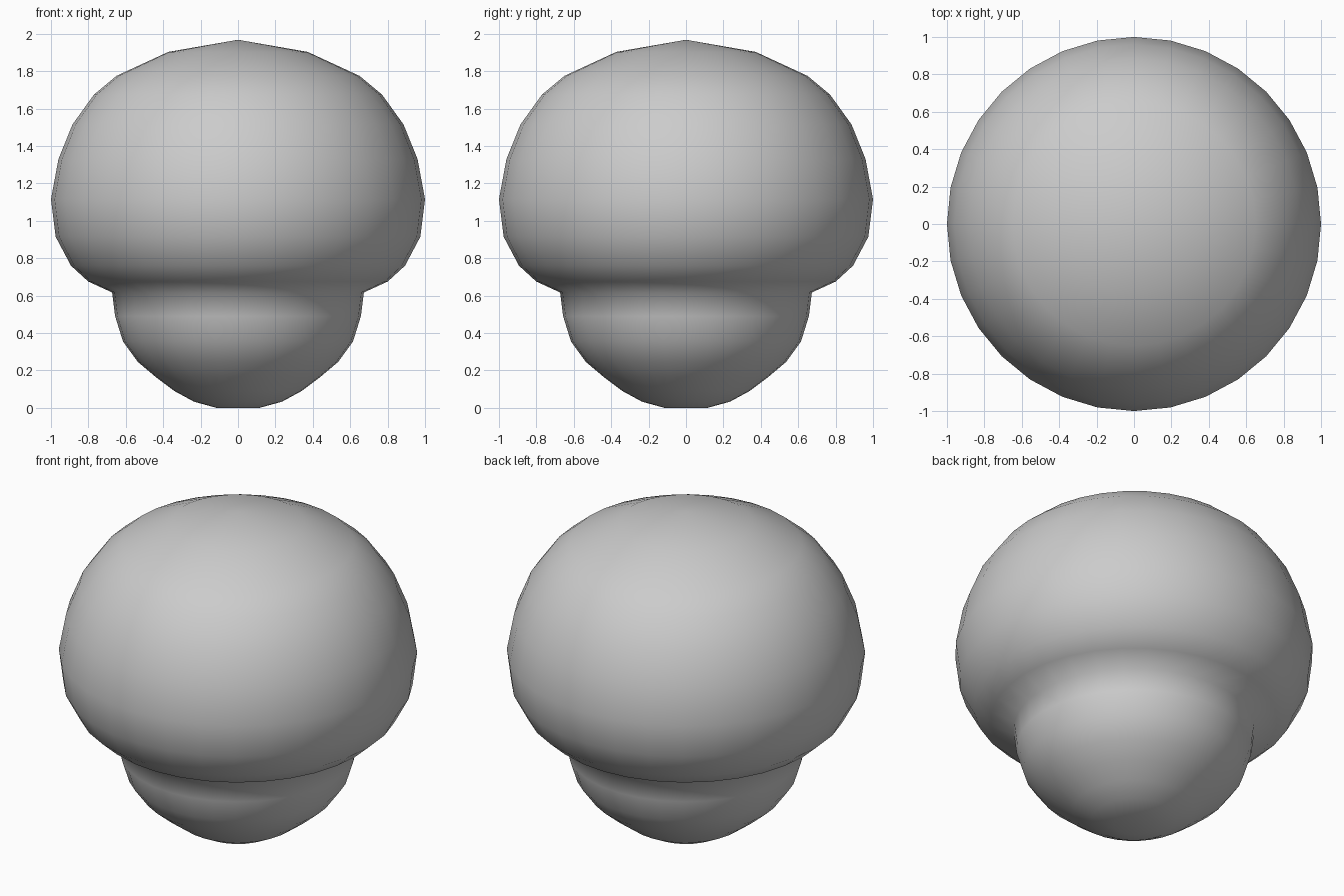
import bpy
from math import cos, sin, tau

if "Cube" in bpy.data.objects:
    bpy.data.objects.remove(bpy.data.objects["Cube"])

SEGMENTS = 32

# Half profile (radius, height), from base to crown
base = [(0.115, 0.0), (0.235, 0.033), (0.34, 0.09), (0.44, 0.165),
        (0.535, 0.245), (0.615, 0.355), (0.657, 0.49), (0.673, 0.617)]
cap = [(0.80, 0.675), (0.893, 0.76), (0.975, 0.915), (1.0, 1.115),
       (0.96, 1.33), (0.885, 1.515), (0.77, 1.675), (0.65, 1.775),
       (0.373, 1.903)]


def lathe(name, profile, z_bottom, z_top):
    """Revolve a profile about z, closing both ends at a pole."""
    n = SEGMENTS
    verts = [(r * cos(tau * i / n), r * sin(tau * i / n), z)
             for r, z in profile for i in range(n)]
    faces = [(k * n + i, k * n + (i + 1) % n,
              (k + 1) * n + (i + 1) % n, (k + 1) * n + i)
             for k in range(len(profile) - 1) for i in range(n)]
    low, high = len(verts), len(verts) + 1
    last = (len(profile) - 1) * n
    verts += [(0, 0, z_bottom), (0, 0, z_top)]
    for i in range(n):
        j = (i + 1) % n
        faces += [(low, j, i), (high, last + i, last + j)]
    mesh = bpy.data.meshes.new(name)
    mesh.from_pydata(verts, [], faces)
    mesh.shade_smooth()
    obj = bpy.data.objects.new(name, mesh)
    bpy.context.collection.objects.link(obj)
    return obj


# Rounded knob: bowl-shaped base flowing into a wide domed cap
lathe("mushroom_knob", base + cap, 0.0, 1.968)
